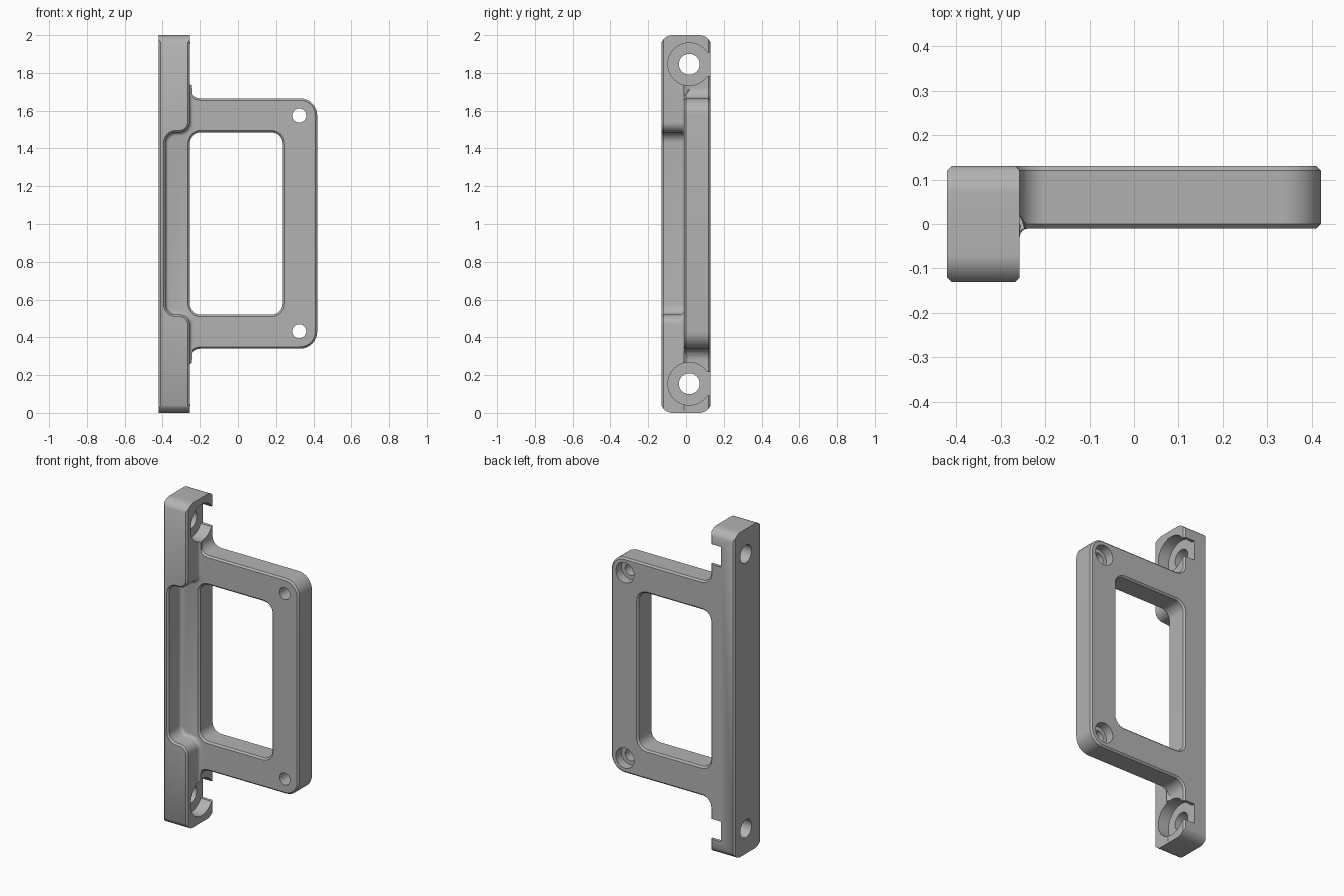
import bpy, bmesh, math
from mathutils import Vector

cube = bpy.data.objects.get("Cube")
if cube:
    bpy.data.objects.remove(cube)

grey = bpy.data.materials.new("satin grey")
grey.use_nodes = True
GREY = (0.45, 0.45, 0.45, 1)
grey.diffuse_color = GREY
grey.node_tree.nodes["Principled BSDF"].inputs["Base Color"].default_value = GREY


def rounded(corners, steps=8):
    """Counter-clockwise outline; each corner is (u, v) or (u, v, radius)."""
    out = []
    for i, c in enumerate(corners):
        p = Vector(c[:2])
        if len(c) == 2:
            out.append(p)
            continue
        a = (Vector(corners[i - 1][:2]) - p).normalized()
        b = (Vector(corners[(i + 1) % len(corners)][:2]) - p).normalized()
        centre = p + (a + b) * c[2]
        for k in range(steps + 1):
            t = k / steps * math.pi / 2
            out.append(centre - b * c[2] * math.cos(t) - a * c[2] * math.sin(t))
    return out


def offset(points, d, where=lambda p: True):
    """Move an outline outwards by d wherever the rule holds."""
    out = []
    for i, p in enumerate(points):
        e1 = (p - points[i - 1]).normalized()
        e2 = (points[(i + 1) % len(points)] - p).normalized()
        n1, n2 = Vector((e1.y, -e1.x)), Vector((e2.y, -e2.x))
        out.append(p + (n1 + n2) * d / (1 + n1.dot(n2)) if where(p) else p)
    return out


def loft(name, rings, axis="y"):
    """Solid through outlines, each given as (position on axis, points)."""
    bm = bmesh.new()
    loops = []
    for pos, pts in rings:
        loops.append([bm.verts.new((p.x, pos, p.y) if axis == "y" else (pos, p.x, p.y))
                      for p in pts])
    n = len(loops[0])
    for lo, hi in zip(loops, loops[1:]):
        for i in range(n):
            j = (i + 1) % n
            bm.faces.new((lo[i], lo[j], hi[j], hi[i]))
    bm.faces.new(loops[0][::-1])
    bm.faces.new(loops[-1])
    bmesh.ops.recalc_face_normals(bm, faces=bm.faces)
    mesh = bpy.data.meshes.new(name)
    bm.to_mesh(mesh)
    bm.free()
    mesh.materials.append(grey)
    ob = bpy.data.objects.new(name, mesh)
    bpy.context.collection.objects.link(ob)
    return ob


def combine(target, tool, operation):
    mod = target.modifiers.new(operation, "BOOLEAN")
    mod.operation, mod.object, mod.solver = operation, tool, "EXACT"
    bpy.context.view_layer.objects.active = target
    bpy.ops.object.modifier_apply(modifier=mod.name)
    bpy.data.objects.remove(tool)


def circle(u, v, r, n=48):
    return [Vector((u + r * math.cos(math.tau * k / n), v + r * math.sin(math.tau * k / n)))
            for k in range(n)]


LEFT, INNER, RIGHT = -0.42, -0.257, 0.42
BOTTOM, TOP = 0.34, 1.665
WIN_LOW, WIN_HIGH = 0.52, 1.485
FRONT, FACE, BACK = -0.13, -0.01, 0.13
C = 0.01

# Frame plate together with the rear half of the rail
outline = rounded([(LEFT, 0), (INNER, 0), (INNER, BOTTOM, 0.06), (RIGHT, BOTTOM, 0.09),
                   (RIGHT, TOP, 0.09), (INNER, TOP, 0.06), (INNER, 2), (LEFT, 2)])
on_plate = lambda p: p.x > INNER + 0.005
bracket = loft("bracket", [(FACE, offset(outline, -C, on_plate)), (FACE + C, outline),
                           (BACK - C, outline), (BACK, offset(outline, -C))])

# Window with chamfered rims
window = rounded([(INNER, WIN_LOW, 0.06), (0.235, WIN_LOW, 0.06),
                  (0.235, WIN_HIGH, 0.06), (INNER, WIN_HIGH, 0.06)])
combine(bracket, loft("window_cutter", [
    (FACE - C, offset(window, 2 * C)), (FACE + C, window),
    (BACK - C, window), (BACK + C, offset(window, 2 * C))]), "DIFFERENCE")

# Front half of the rail, relieved beside the window, with a fillet at its foot
relief = -0.385
rail = rounded([(LEFT, 0), (INNER, 0), (INNER, WIN_LOW, 0.055), (relief, WIN_LOW, 0.055),
                (relief, WIN_HIGH, 0.055), (INNER, WIN_HIGH, 0.055), (INNER, 2), (LEFT, 2)])
beside_plate = lambda p: p.x > LEFT + 0.02 and BOTTOM < p.y < TOP
rings = [(FRONT, offset(rail, -C)), (FRONT + C, rail)]
R = 0.02
for k in range(5):
    t = k / 4 * math.pi / 2
    rings.append((FACE - R + R * math.sin(t),
                  offset(rail, R * (1 - math.cos(t)), beside_plate)))
rings.append((FACE + 0.03, rail))
combine(bracket, loft("rail_front", rings), "UNION")

# Rounded rail ends
arc = [Vector((0.07 + 0.065 * math.sin(t), 0.935 + 0.065 * math.cos(t)))
       for t in [math.radians(67.4) * k / 8 for k in range(9)]]
arc[-1].x = 0.2
arc.insert(-1, Vector((BACK, arc[-1].y)))
upper = arc[::-1] + [Vector((-p.x, p.y)) for p in arc]
ends = [Vector((p.x, p.y + 1)) for p in upper] + [Vector((-p.x, 1 - p.y)) for p in upper]
combine(bracket, loft("end_cutter", [(-1, ends), (1, ends)], "x"), "INTERSECT")

# Counterbored holes and side notches, mirrored top and bottom
for s in (-1, 1):
    z = 1 + s * 0.846
    for r, x0, x1 in ((0.055, -0.6, -0.2), (0.113, -0.33, -0.2)):
        ring = circle(0.017, z, r)
        combine(bracket, loft("rail_hole_cutter", [(x0, ring), (x1, ring)], "x"), "DIFFERENCE")
    notch = [Vector((0.06, z - 0.062)), Vector((0.3, z - 0.062)),
             Vector((0.3, z + 0.062)), Vector((0.06, z + 0.062))]
    combine(bracket, loft("notch_cutter", [(-0.33, notch), (-0.2, notch)], "x"), "DIFFERENCE")
    z = 1.003 + s * 0.571
    for r, y0 in ((0.037, -0.2), (0.062, 0.075)):
        ring = circle(0.325, z, r)
        combine(bracket, loft("plate_hole_cutter", [(y0, ring), (0.3, ring)]), "DIFFERENCE")

# Smooth curves, crisp edges
bpy.ops.object.select_all(action="DESELECT")
bracket.select_set(True)
bpy.context.view_layer.objects.active = bracket
bpy.ops.object.shade_smooth_by_angle(angle=math.radians(30))
